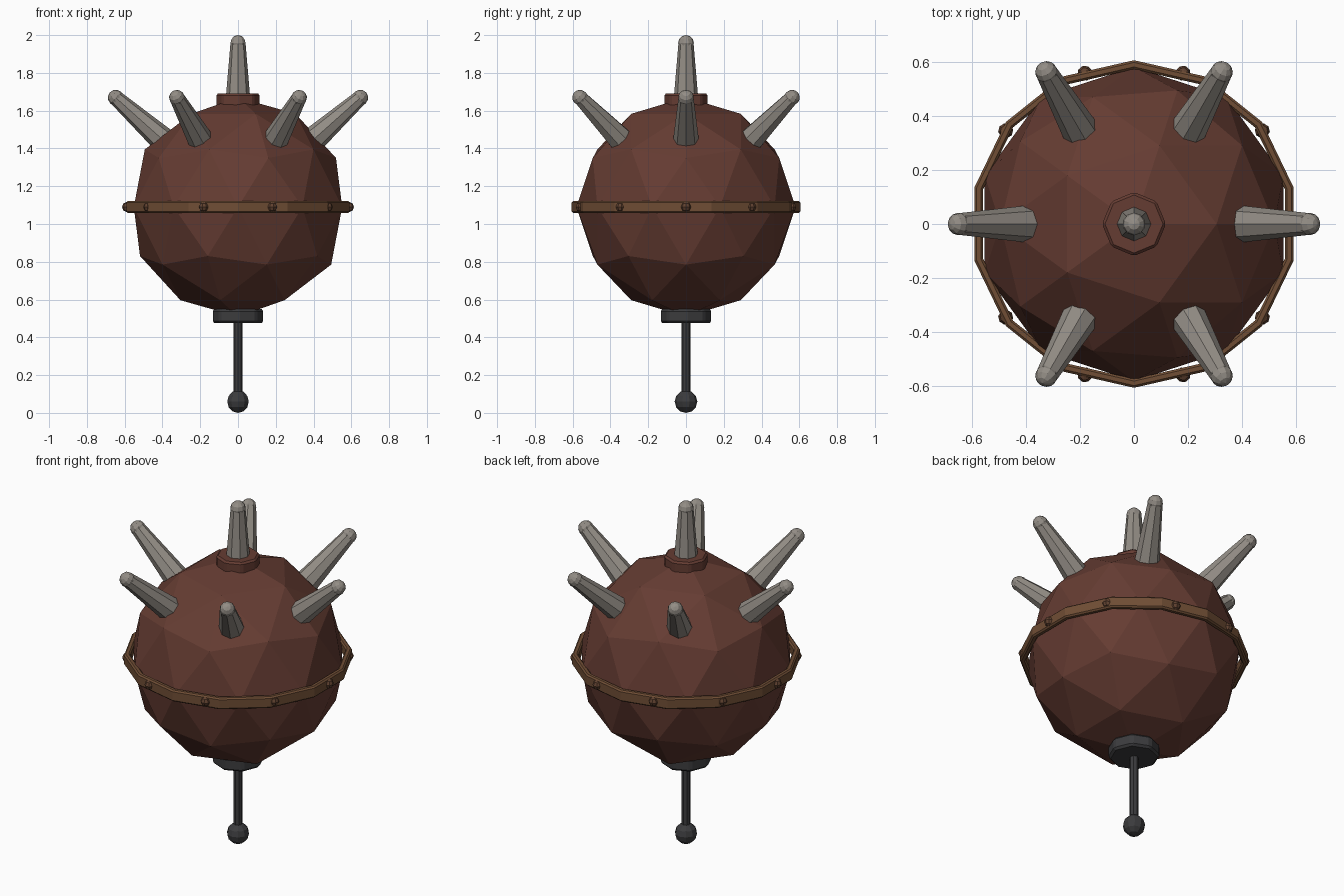
import bpy
from math import sin, cos, radians, pi
from mathutils import Vector

if "Cube" in bpy.data.objects:
    bpy.data.objects.remove(bpy.data.objects["Cube"])

CENTRE = Vector((0, 0, 1.09))


def material(name, rgb):
    m = bpy.data.materials.new(name)
    m.diffuse_color = (*rgb, 1)
    m.use_nodes = True
    m.node_tree.nodes["Principled BSDF"].inputs["Base Color"].default_value = m.diffuse_color
    return m


SHELL = material("red_brown", (0.13, 0.045, 0.032))
STRAP = material("leather", (0.16, 0.075, 0.035))
RIVET = material("rivet_brown", (0.12, 0.055, 0.03))
HORN = material("horn", (0.29, 0.265, 0.235))
IRON = material("dark_iron", (0.045, 0.045, 0.048))


def finish(name, mat, bevel=0):
    ob = bpy.context.object
    ob.name = name
    ob.data.materials.append(mat)
    if bevel:
        b = ob.modifiers.new("bevel", 'BEVEL')
        b.width, b.segments = bevel, 1
    return ob


def cylinder(name, mat, r, z0, z1, sides, bevel=0):
    bpy.ops.mesh.primitive_cylinder_add(vertices=sides, radius=r, depth=z1 - z0,
                                        location=(0, 0, (z0 + z1) / 2))
    return finish(name, mat, bevel)


def ball(name, mat, r, loc, segments=10, rings=6):
    bpy.ops.mesh.primitive_uv_sphere_add(segments=segments, ring_count=rings,
                                         radius=r, location=loc)
    return finish(name, mat)


def spike(name, direction):
    # tapered horn pointing away from the body centre, with a round tip
    rot = direction.to_track_quat('Z', 'Y').to_euler()
    bpy.ops.mesh.primitive_cone_add(vertices=8, radius1=0.071, radius2=0.04, depth=0.37,
                                    location=CENTRE + direction * 0.683, rotation=rot)
    finish(name, HORN)
    tip = ball(name + "_tip", HORN, 0.042, CENTRE + direction * 0.868)
    tip.rotation_euler = rot


# Faceted body
bpy.ops.mesh.primitive_ico_sphere_add(subdivisions=2, radius=0.58, location=CENTRE)
finish("body", SHELL)

# Belt: 14-sided ring with a rectangular section
N = 14
section = [(0.605, -0.033), (0.605, 0.033), (0.572, 0.033), (0.572, -0.033)]
verts, faces = [], []
for i in range(N):
    a = pi / 2 + 2 * pi * i / N
    verts += [(r * cos(a), r * sin(a), z) for r, z in section]
    for k in range(4):
        j, l = (i + 1) % N, (k + 1) % 4
        faces.append((4 * i + k, 4 * j + k, 4 * j + l, 4 * i + l))
mesh = bpy.data.meshes.new("belt")
mesh.from_pydata(verts, [], faces)
belt = bpy.data.objects.new("belt", mesh)
bpy.context.collection.objects.link(belt)
belt.location = CENTRE
bpy.context.view_layer.objects.active = belt
finish("belt", STRAP, 0.008)

# Belt rivets
for i in range(10):
    a = radians(36 * i)
    rivet = ball(f"rivet_{i}", RIVET, 0.028,
                 CENTRE + Vector((cos(a), sin(a), 0)) * 0.586, 8, 4)
    rivet.rotation_euler.z = a

# Crown collar and spikes
cylinder("crown_collar", SHELL, 0.118, 1.62, 1.69, 8, 0.01)
spike("top_spike", Vector((0, 0, 1)))
elev = radians(41.8)
for i in range(6):
    a = radians(60 * i)
    spike(f"side_spike_{i}", Vector((cos(a) * cos(elev), sin(a) * cos(elev), sin(elev))))

# Hanging fuse: collar, rod and ball
cylinder("base_collar", IRON, 0.138, 0.475, 0.55, 8, 0.012)
cylinder("rod", IRON, 0.023, 0.06, 0.5, 8)
ball("rod_ball", IRON, 0.06, (0, 0, 0.06))
